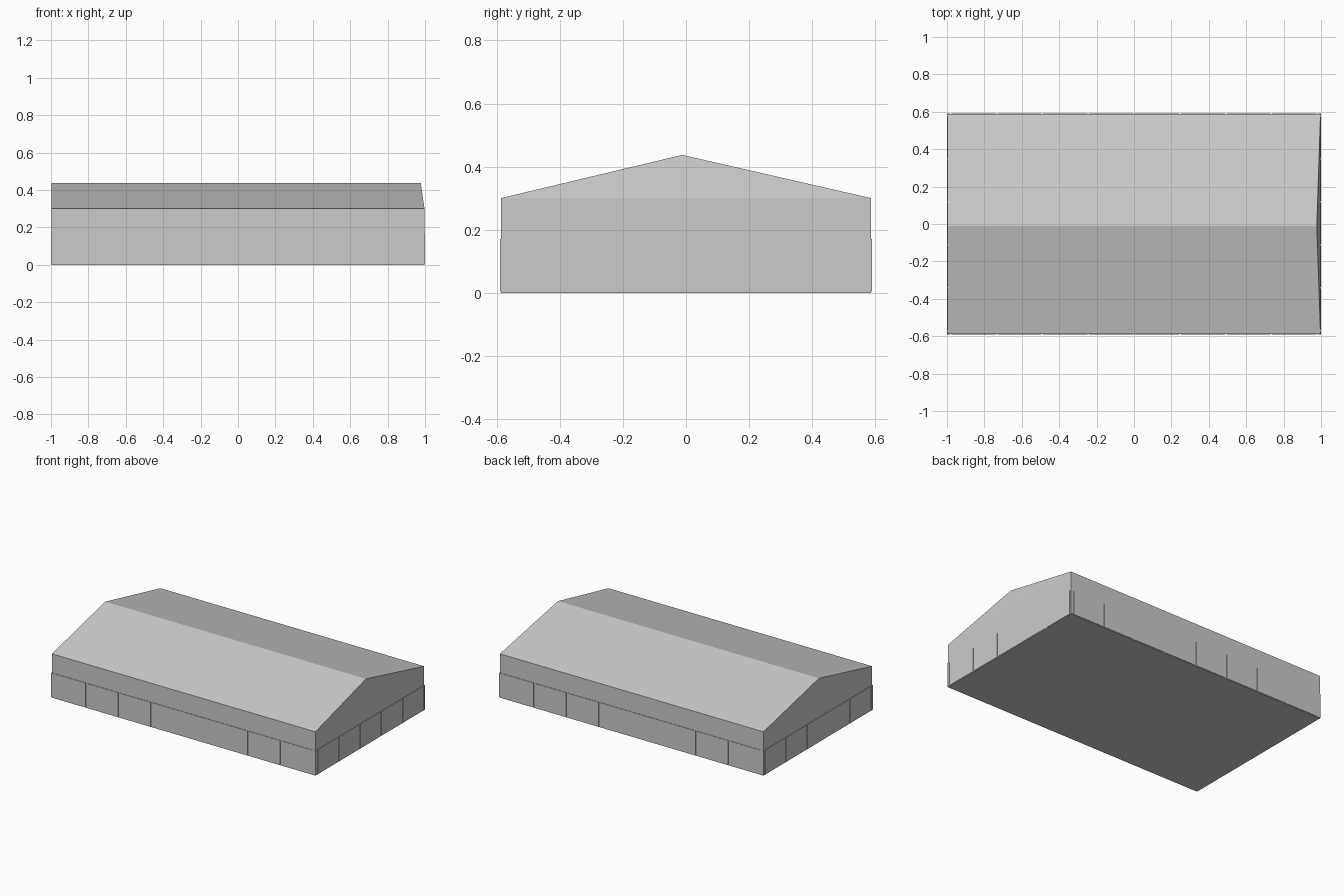
import bpy, bmesh

if "Cube" in bpy.data.objects:
    bpy.data.objects.remove(bpy.data.objects["Cube"])

X, Y, EAVE, RIDGE = 0.997, 0.587, 0.30, 0.437
RIDGE_Y, PANEL_TOP, OUT, GAP = -0.012, 0.17, 0.003, 0.008


def finish(name, bm):
    bmesh.ops.recalc_face_normals(bm, faces=bm.faces)
    me = bpy.data.meshes.new(name)
    bm.to_mesh(me)
    bm.free()
    bpy.context.collection.objects.link(bpy.data.objects.new(name, me))


def add_box(bm, x0, x1, y0, y1, z0, z1):
    v = bmesh.ops.create_cube(bm, size=1)["verts"]
    bmesh.ops.scale(bm, verts=v, vec=(x1 - x0, y1 - y0, z1 - z0))
    bmesh.ops.translate(bm, verts=v, vec=((x0 + x1) / 2, (y0 + y1) / 2, (z0 + z1) / 2))


# Hall body: box walls with a gable roof, right gable leaning inward
bm = bmesh.new()
low = [bm.verts.new(p) for p in ((-X, -Y, 0), (X, -Y, 0), (X, Y, 0), (-X, Y, 0))]
top = [bm.verts.new((v.co.x, v.co.y, EAVE)) for v in low]
left = bm.verts.new((-X, RIDGE_Y, RIDGE))
right = bm.verts.new((0.977, RIDGE_Y, RIDGE))
bm.faces.new(low)
for i in range(4):
    j = (i + 1) % 4
    bm.faces.new((low[i], low[j], top[j], top[i]))
bm.faces.new((top[0], top[1], right, left))
bm.faces.new((top[2], top[3], left, right))
bm.faces.new((top[1], top[2], right))
bm.faces.new((top[3], top[0], left))
finish("hall_body", bm)


def spans(seams, end):
    # panel intervals between thin seams
    edges = [-end - GAP / 2] + seams + [end + GAP / 2]
    return [(a + GAP / 2, b - GAP / 2) for a, b in zip(edges, edges[1:])]


# Lower cladding panels on the long walls
for name, s in (("front_panels", -1), ("back_panels", 1)):
    bm = bmesh.new()
    y0, y1 = sorted((s * (Y - 0.005), s * (Y + OUT)))
    for a, b in spans([-0.98 + 0.245 * i for i in range(9)], X + OUT):
        add_box(bm, a, b, y0, y1, 0.004, PANEL_TOP)
    finish(name, bm)

# Lower cladding panels on the end walls
for name, s in (("left_panels", -1), ("right_panels", 1)):
    bm = bmesh.new()
    x0, x1 = sorted((s * (X - 0.005), s * (X + OUT)))
    for a, b in spans([-0.57 + 0.23 * i for i in range(6)], Y + OUT):
        if b > a:
            add_box(bm, x0, x1, a, b, 0.004, PANEL_TOP)
    finish(name, bm)
